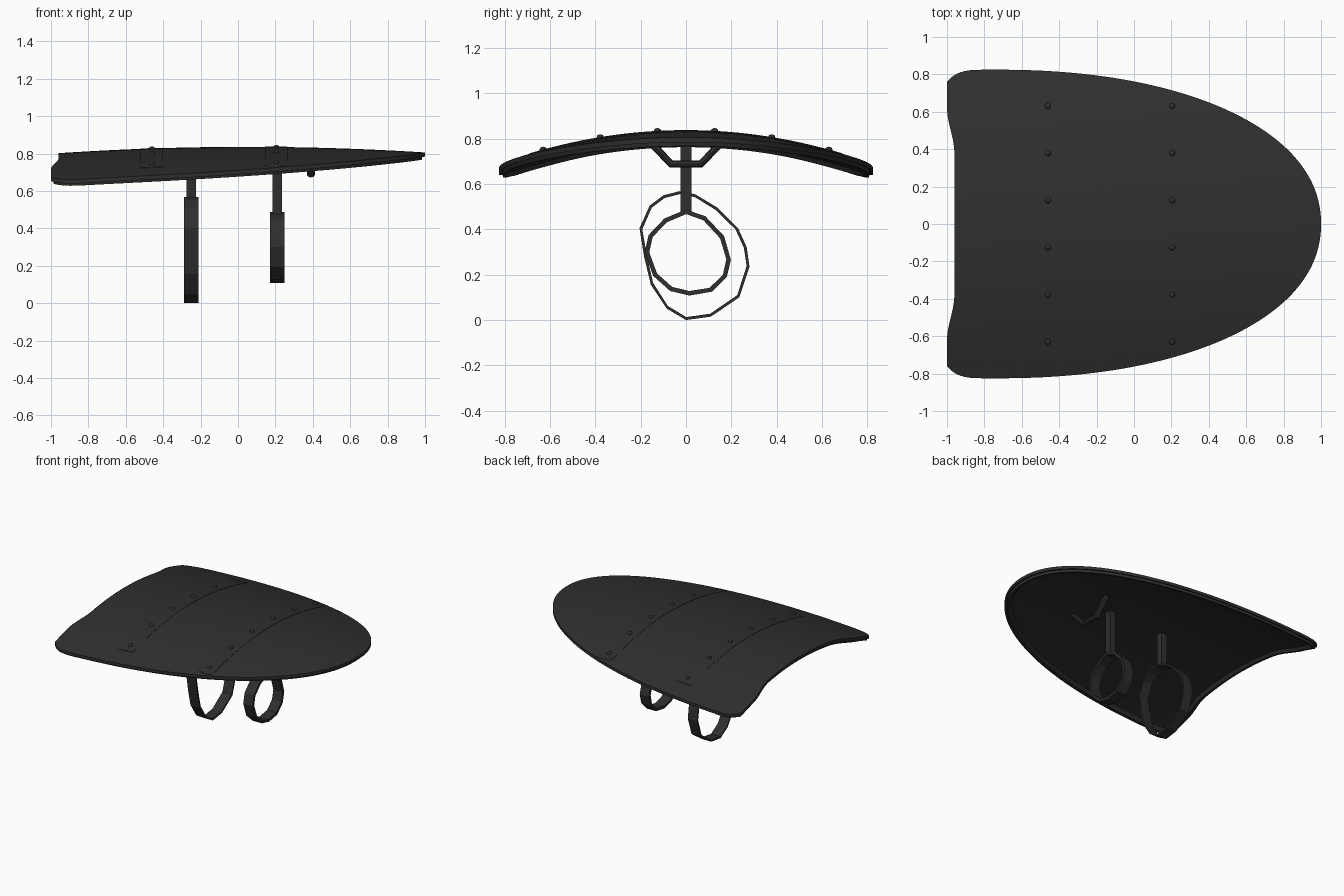
import bpy, bmesh, math
from mathutils import Vector

if "Cube" in bpy.data.objects:
    bpy.data.objects.remove(bpy.data.objects["Cube"])

black = bpy.data.materials.new("matte black")
black.diffuse_color = (0.028, 0.028, 0.028, 1)
black.use_nodes = True
black.node_tree.nodes["Principled BSDF"].inputs["Base Color"].default_value = black.diffuse_color


def finish(name, bm, angle=40):
    bmesh.ops.remove_doubles(bm, verts=bm.verts, dist=1e-5)
    bmesh.ops.recalc_face_normals(bm, faces=bm.faces)
    me = bpy.data.meshes.new(name)
    bm.to_mesh(me)
    bm.free()
    ob = bpy.data.objects.new(name, me)
    bpy.context.collection.objects.link(ob)
    me.materials.append(black)
    if angle:
        bpy.context.view_layer.objects.active = ob
        ob.select_set(True)
        bpy.ops.object.shade_smooth_by_angle(angle=math.radians(angle))
        ob.select_set(False)
    return ob


def top_z(x, y):
    """Height of the domed outer face."""
    return 0.836 - 0.03 * ((x - 0.05) / 0.95) ** 2 - 0.145 * (y / 0.82) ** 2


def half_width(x):
    if x < -0.73:
        return 0.825 - 0.065 * ((-0.73 - x) / 0.27) ** 5
    return 0.825 * max(0, 1 - ((x + 0.73) / 1.73) ** 2.15) ** (1 / 2.15)


def plan(x, v):
    """Plan position; the rear edge is hollowed in the middle."""
    y = v * half_width(x)
    t = min(1, max(0, (abs(y) - 0.38) / 0.24))
    hollow = 0.04 * (1 - t * t * (3 - 2 * t))
    return Vector((x + hollow * max(0, (-0.5 - x) / 0.5), y))


def slab(name, rows, thick, lift=0.0):
    """Closed curved sheet from a grid of plan points."""
    bm = bmesh.new()
    layers = [[[bm.verts.new((p.x, p.y, top_z(p.x, p.y) + lift - d)) for p in r] for r in rows]
              for d in (0, thick)]
    n, m = len(rows), len(rows[0])
    for g in layers:
        for i in range(n - 1):
            for j in range(m - 1):
                bm.faces.new((g[i][j], g[i + 1][j], g[i + 1][j + 1], g[i][j + 1]))
    rim = ([(i, 0) for i in range(n)] + [(n - 1, j) for j in range(1, m)]
           + [(i, m - 1) for i in range(n - 2, -1, -1)] + [(0, j) for j in range(m - 2, 0, -1)])
    a, b = layers
    for (i, j), (k, l) in zip(rim, rim[1:] + rim[:1]):
        bm.faces.new((a[i][j], a[k][l], b[k][l], b[i][j]))
    bmesh.ops.dissolve_degenerate(bm, dist=1e-6, edges=bm.edges)
    return finish(name, bm)


# Shield plate, sampled more densely towards both ends
N, M = 56, 40
xs = [-math.cos(math.pi * i / N) for i in range(N + 1)]
rows = [[plan(x, -1 + 2 * j / M) for j in range(M + 1)] for x in xs]
slab("shield_plate", rows, 0.022)

# Lip under the edge of the plate
outline = ([r[0] for r in rows] + [r[-1] for r in rows[-2::-1]]
           + [rows[0][j] for j in range(M - 1, 0, -1)])
bm = bmesh.new()
section = [(0.004, 0.015), (0.014, 0.022), (0.018, 0.040), (0.035, 0.042), (0.055, 0.018)]
loops = []
for i, p in enumerate(outline):
    d = (outline[(i + 1) % len(outline)] - outline[i - 1]).normalized()
    inward = Vector((-d.y, d.x))
    ring = []
    for inset, drop in section:
        q = p + inward * inset
        ring.append(bm.verts.new((q.x, q.y, top_z(q.x, q.y) - drop)))
    loops.append(ring)
for r, s in zip(loops, loops[1:] + loops[:1]):
    for k in range(len(section)):
        l = (k + 1) % len(section)
        bm.faces.new((r[k], s[k], s[l], r[l]))
finish("edge_lip", bm)

# Two riveted bands across the plate
for bx, label in ((-0.46, "rear"), (0.205, "front")):
    grid = [[Vector((bx + dx, -0.69 + 1.38 * j / 30)) for j in range(31)]
            for dx in (-0.06, -0.02, 0.02, 0.06)]
    slab(label + "_band", grid, 0.006, 0.002)
    bm = bmesh.new()
    for k in range(6):
        y = -0.63 + 0.252 * k
        made = bmesh.ops.create_uvsphere(bm, u_segments=12, v_segments=8, radius=0.016)["verts"]
        for v in made:
            v.co = Vector((v.co.x + bx, v.co.y + y, v.co.z * 0.8 + top_z(bx, y) + 0.002))
    finish(label + "_rivets", bm)


def box(name, x, y, z0, z1, w):
    bm = bmesh.new()
    bmesh.ops.create_cube(bm, size=1)
    for v in bm.verts:
        v.co = Vector((x + v.co.x * w, y + v.co.y * w, (z0 + z1) / 2 + v.co.z * (z1 - z0)))
    finish(name, bm, 0)


def strap(name, x, pts, thick, width):
    """Faceted arm loop, a flat band around the x axis."""
    c = sum((Vector(p) for p in pts), Vector((0, 0))) / len(pts)
    bm = bmesh.new()
    loops = []
    for p in pts:
        o = Vector(p)
        q = o + (c - o).normalized() * thick
        loops.append([bm.verts.new((x + s * width / 2, a.x, a.y))
                      for a, s in ((o, -1), (o, 1), (q, 1), (q, -1))])
    for r, s in zip(loops, loops[1:] + loops[:1]):
        for k in range(4):
            l = (k + 1) % 4
            bm.faces.new((r[k], s[k], s[l], r[l]))
    finish(name, bm, 0)


# Arm straps and their posts
strap("rear_strap", -0.25, [(-.03, .568), (-.10, .55), (-.16, .505), (-.205, .405), (-.185, .28),
      (-.155, .155), (-.085, .05), (0, 0), (.11, .015), (.235, .1), (.28, .235), (.268, .32),
      (.23, .405), (.14, .495), (.04, .555)], 0.013, 0.078)
strap("front_strap", 0.21, [(0, .487), (-.095, .448), (-.165, .375), (-.182, .3), (-.145, .195),
      (-.07, .128), (.015, .108), (.115, .125), (.18, .19), (.198, .265), (.168, .37),
      (.085, .458)], 0.02, 0.078)
box("rear_post", -0.25, 0, 0.555, 0.82, 0.05)
box("front_post", 0.21, 0, 0.475, 0.82, 0.05)

# Bent hand grip near the tip
path = [(-0.18, 0.81), (-0.066, 0.688), (0.066, 0.688), (0.18, 0.81)]
bm = bmesh.new()
loops = []
for i, (y, z) in enumerate(path):
    bend = (0.38 if 0 < i < 3 else 0.7) * (1 if i > 1 else -1)
    side = Vector((0, -math.sin(bend), math.cos(bend)))
    loops.append([bm.verts.new(Vector((0.39, y, z)) + Vector((1, 0, 0)) * 0.022 * math.cos(t)
                  + side * 0.017 * math.sin(t)) for t in (math.tau * k / 8 for k in range(8))])
for r, s in zip(loops, loops[1:]):
    for k in range(8):
        bm.faces.new((r[k], s[k], s[(k + 1) % 8], r[(k + 1) % 8]))
bm.faces.new(loops[0])
bm.faces.new(loops[-1])
finish("hand_grip", bm)
